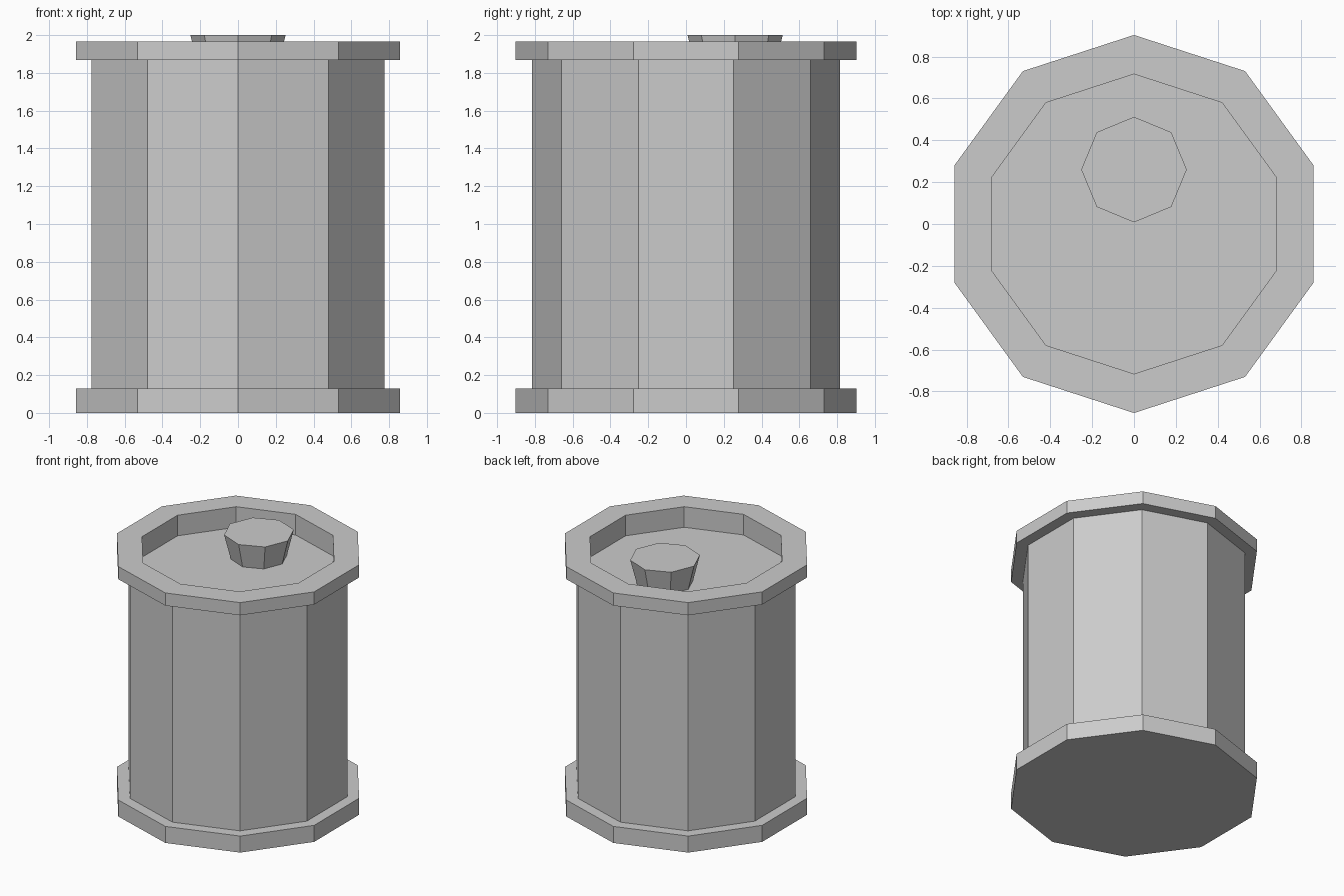
import bpy, bmesh, math

if "Cube" in bpy.data.objects:
    bpy.data.objects.remove(bpy.data.objects["Cube"])


def lathe(name, profile, sides, center=(0, 0)):
    """Revolve (radius, z) points, bottom to top, with a vertex facing +y; cap both ends."""
    bm = bmesh.new()
    rings = []
    for r, z in profile:
        ring = []
        for i in range(sides):
            a = math.pi / 2 + 2 * math.pi * i / sides
            ring.append(bm.verts.new((center[0] + r * math.cos(a), center[1] + r * math.sin(a), z)))
        rings.append(ring)
    for lo, hi in zip(rings, rings[1:]):
        for i in range(sides):
            j = (i + 1) % sides
            bm.faces.new((lo[i], lo[j], hi[j], hi[i]))
    bm.faces.new(rings[0][::-1])
    bm.faces.new(rings[-1])
    bmesh.ops.recalc_face_normals(bm, faces=bm.faces[:])
    mesh = bpy.data.meshes.new(name)
    bm.to_mesh(mesh)
    bm.free()
    obj = bpy.data.objects.new(name, mesh)
    bpy.context.collection.objects.link(obj)
    return obj


FLOOR = 1.805  # height of the recessed lid

# Drum: base rim, straight wall, top rim and recessed lid
lathe("drum", [(0.903, 0), (0.903, 0.13), (0.815, 0.13), (0.815, 1.867),
               (0.903, 1.867), (0.903, 1.967), (0.716, 1.967), (0.716, FLOOR)], 10)

# Off-centre tapered plug on the lid
lathe("plug", [(0.203, FLOOR), (0.252, 2.0)], 8, (0, 0.26))
